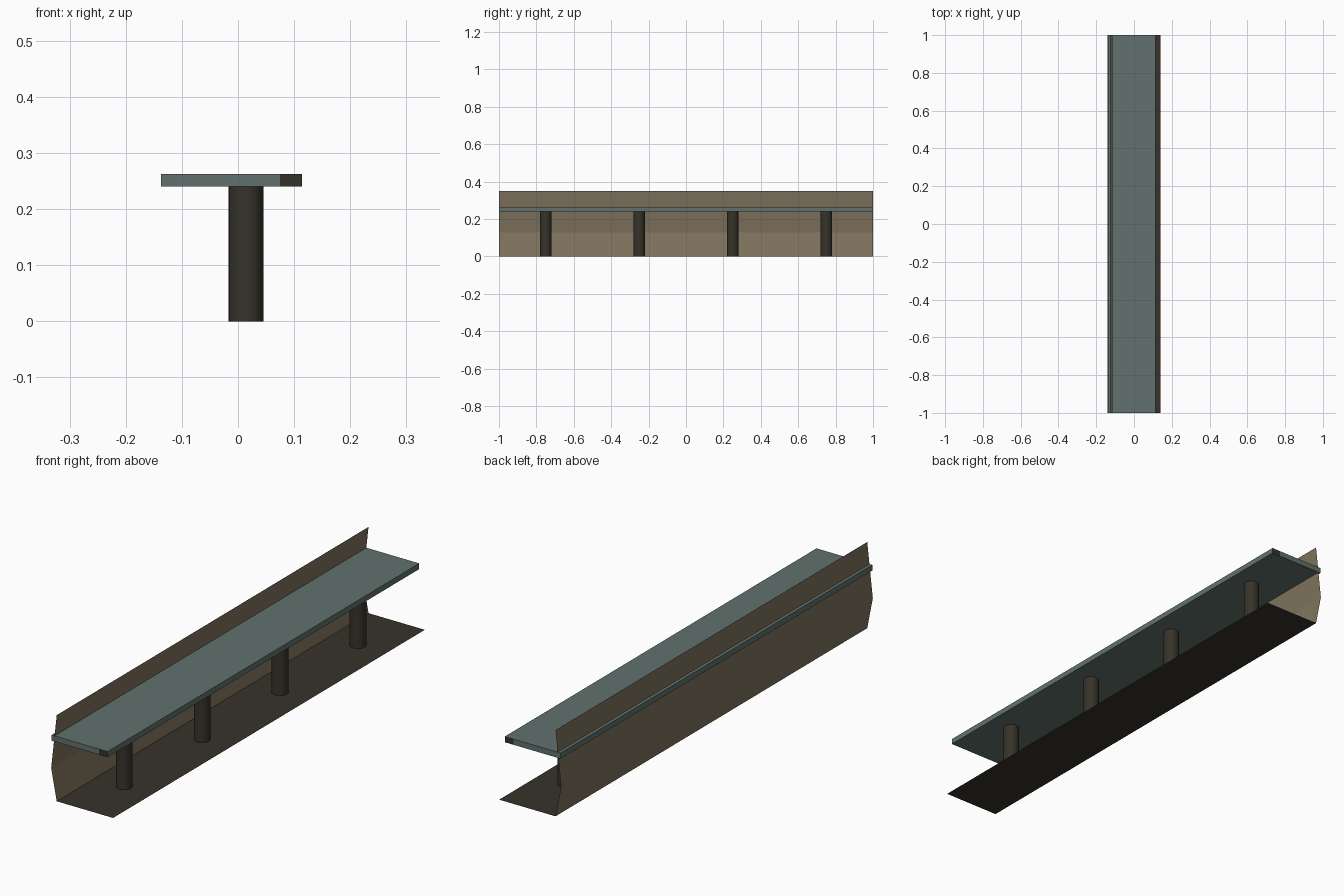
import bpy, bmesh, math

if "Cube" in bpy.data.objects:
    bpy.data.objects.remove(bpy.data.objects["Cube"])


def material(name, rgb):
    m = bpy.data.materials.new(name)
    m.diffuse_color = (*[(c / 255) ** 2.2 for c in rgb], 1)
    m.use_nodes = True
    m.node_tree.nodes["Principled BSDF"].inputs["Base Color"].default_value = m.diffuse_color
    return m


TEAL = material("grey teal", (97, 113, 109))
DARK = material("dark brown", (57, 54, 46))
TAN = material("tan brown", (126, 115, 93))


def finish(name, bm, *mats):
    me = bpy.data.meshes.new(name)
    bm.to_mesh(me)
    bm.free()
    for m in mats:
        me.materials.append(m)
    ob = bpy.data.objects.new(name, me)
    bpy.context.collection.objects.link(ob)
    return ob


def sheet(name, profile, mat):
    """Thin sheet: an x-z profile swept along the full length."""
    bm = bmesh.new()
    rows = [[bm.verts.new((x, y, z)) for y in (-1, 1)] for x, z in profile]
    for a, b in zip(rows, rows[1:]):
        bm.faces.new((a[0], b[0], b[1], a[1]))
    return finish(name, bm, mat)


# Floor and bent back panel
sheet("floor", [(-0.114, 0), (0.139, 0)], DARK)
sheet("back_panel", [(-0.114, 0), (-0.139, 0.128), (-0.114, 0.35)], TAN)

# Shelf board, with dark end-grain tips on the open side
bm = bmesh.new()
bmesh.ops.create_cube(bm, size=1)
for v in bm.verts:
    v.co = (-0.0115 + v.co.x * 0.251, v.co.y * 2, 0.2515 + v.co.z * 0.023)
bmesh.ops.bisect_plane(bm, geom=bm.verts[:] + bm.edges[:] + bm.faces[:],
                       plane_co=(0.075, 0, 0), plane_no=(1, 0, 0))
bm.normal_update()
for f in bm.faces:
    f.material_index = int(abs(f.normal.y) > 0.9 and f.calc_center_median().x > 0.075)
finish("shelf", bm, TEAL, DARK)

# Support posts
for i in range(4):
    bpy.ops.mesh.primitive_cylinder_add(vertices=24, radius=0.031, depth=0.24,
                                        location=(0.014, -0.75 + 0.5 * i, 0.12))
    post = bpy.context.object
    post.name = f"post_{i + 1}"
    post.data.materials.append(DARK)
    bpy.ops.object.shade_smooth_by_angle(angle=math.radians(40))
